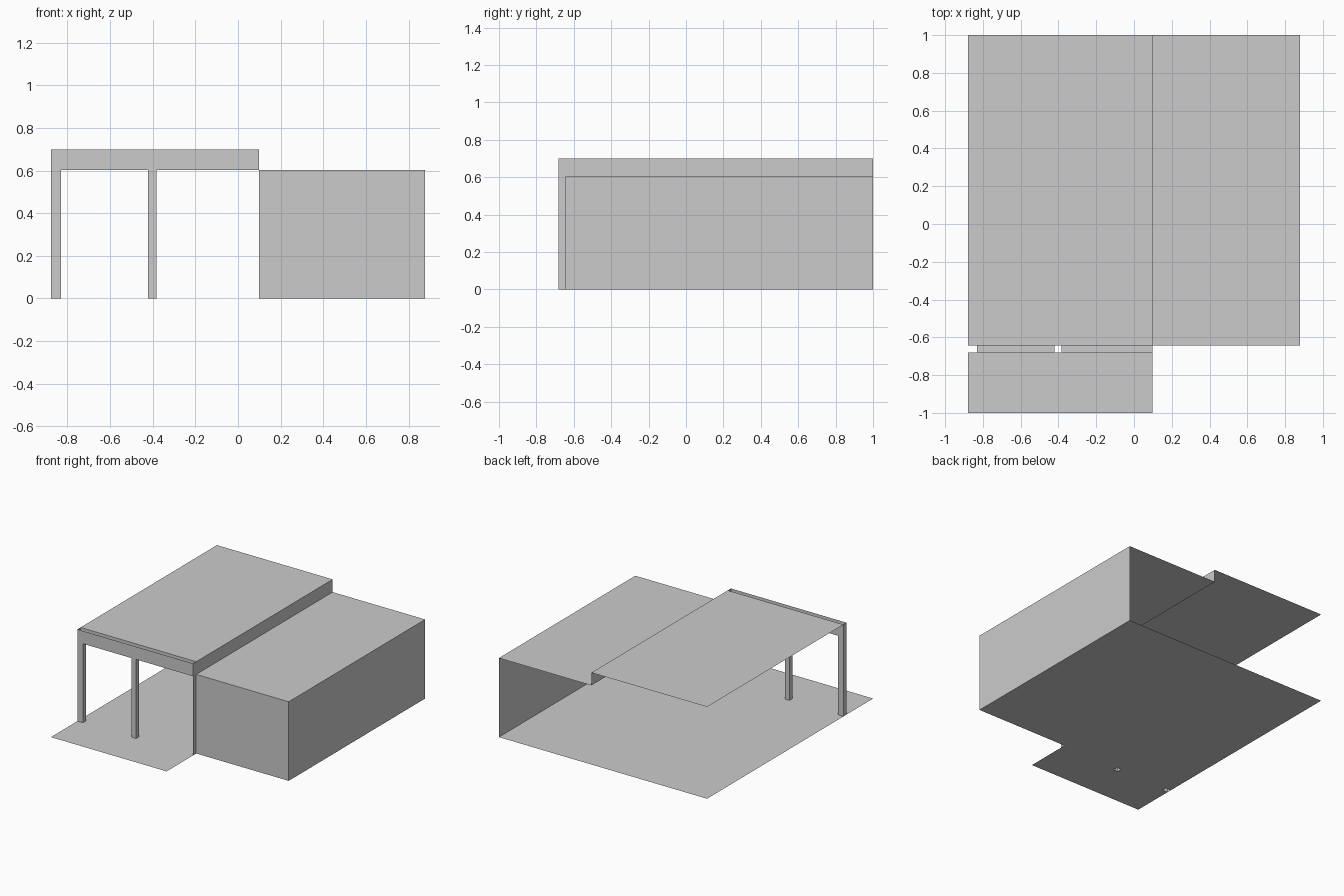
import bpy

if "Cube" in bpy.data.objects:
    bpy.data.objects.remove(bpy.data.objects["Cube"])

L, R, MID = -0.878, 0.878, 0.098        # left edge, right edge, split between halves
FRONT, BEAM, WALL, BACK = -1.0, -0.681, -0.643, 1.0
LOW, HIGH = 0.603, 0.70                 # box roof and raised roof heights
POSTS = [(L, -0.831), (-0.422, -0.383)]


def sheet(axis, at, a, b):
    """Flat rectangle across an axis; a and b are ranges on the other two axes."""
    quad = [(a[0], b[0]), (a[1], b[0]), (a[1], b[1]), (a[0], b[1])]
    out = []
    for p in quad:
        p = list(p)
        p.insert(axis, at)
        out.append(tuple(p))
    return out


def build(name, quads):
    verts, faces, index = [], [], {}
    for q in quads:
        face = []
        for v in q:
            if v not in index:
                index[v] = len(verts)
                verts.append(v)
            face.append(index[v])
        faces.append(face)
    mesh = bpy.data.meshes.new(name)
    mesh.from_pydata(verts, [], faces)
    mesh.update()
    obj = bpy.data.objects.new(name, mesh)
    bpy.context.collection.objects.link(obj)
    return obj


# Floor slab, with openings under the hollow posts
xs = [L, POSTS[0][1], POSTS[1][0], POSTS[1][1], MID, R]
ys = [FRONT, BEAM, WALL, BACK]
floor = []
for i in range(5):
    for j in range(3):
        under_post = j == 1 and i in (0, 2)
        outside = i == 4 and j < 2
        if not under_post and not outside:
            floor.append(sheet(2, 0.0, xs[i:i + 2], ys[j:j + 2]))
build("floor", floor)

# Box on the right: front wall, side wall and roof, open at the back and inside
build("side_room", [
    sheet(1, WALL, (MID, R), (0, LOW)),
    sheet(0, R, (WALL, BACK), (0, LOW))[::1],
    sheet(2, LOW, (MID, R), (WALL, BACK)),
])

# Raised roof with the step down to the box
build("raised_roof", [
    sheet(2, HIGH, (L, MID), (WALL, BACK)),
    sheet(0, MID, (WALL, BACK), (LOW, HIGH)),
])

# Front beam: open-topped channel whose underside spans between the posts
beam = [
    sheet(1, BEAM, (L, MID), (LOW, HIGH)),
    sheet(1, WALL, (L, MID), (LOW, HIGH))[::-1],
    sheet(0, L, (BEAM, WALL), (LOW, HIGH))[::-1],
]
for span in (xs[1:3], xs[3:5]):
    beam.append(sheet(2, LOW, span, (BEAM, WALL))[::-1])
build("front_beam", beam)

# Hollow posts
for n, (a, b) in enumerate(POSTS):
    build(f"post_{n + 1}", [
        sheet(1, BEAM, (a, b), (0, LOW)),
        sheet(1, WALL, (a, b), (0, LOW))[::-1],
        sheet(0, a, (BEAM, WALL), (0, LOW))[::-1],
        sheet(0, b, (BEAM, WALL), (0, LOW)),
    ])

# Narrow return wall between the beam and the box
build("return_wall", [sheet(0, MID, (BEAM, WALL), (0, HIGH))])
